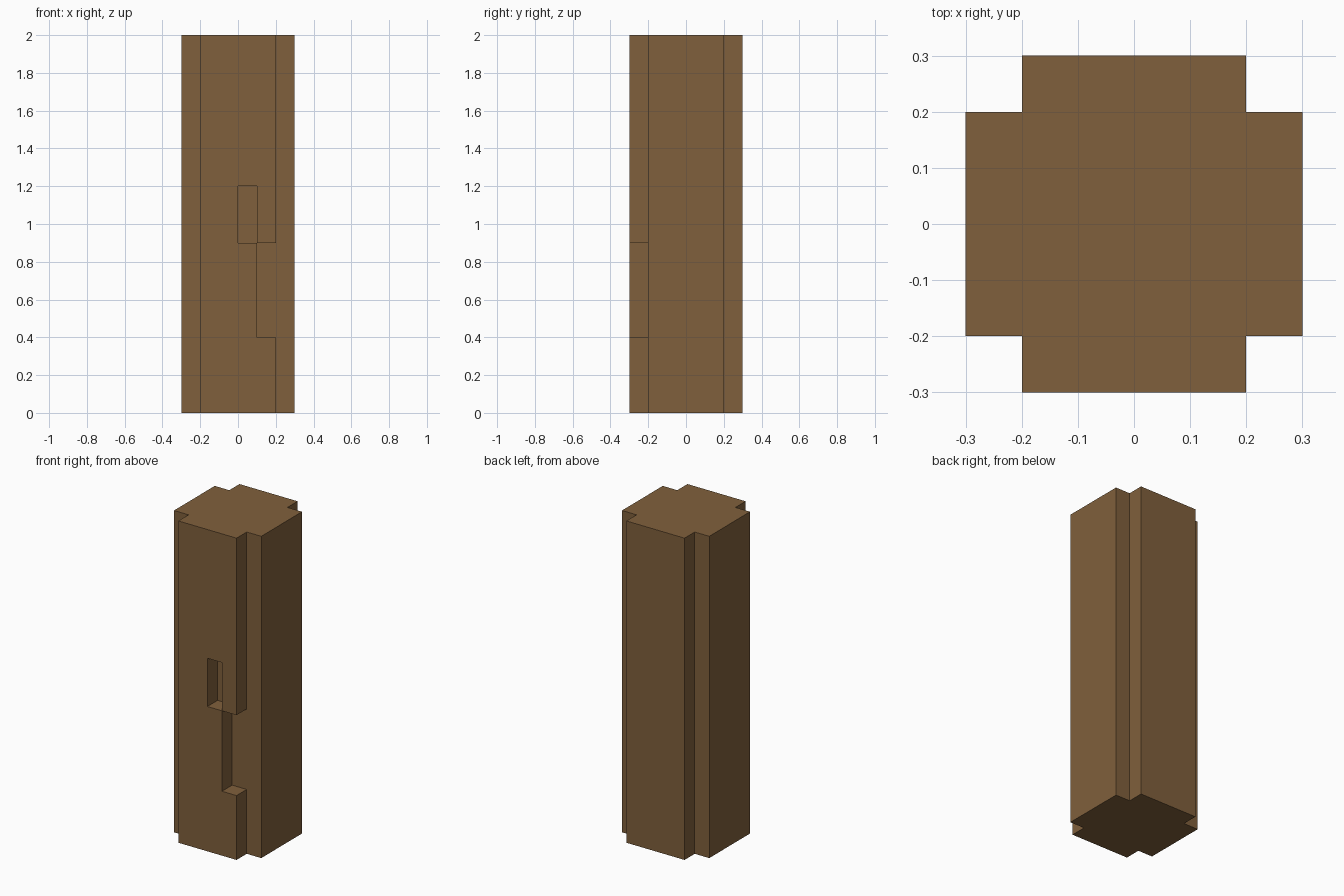
import bpy, bmesh

if "Cube" in bpy.data.objects:
    bpy.data.objects.remove(bpy.data.objects["Cube"])

# Wood colour
wood = bpy.data.materials.new("brown wood")
wood.diffuse_color = (0.216, 0.117, 0.045, 1.0)
wood.use_nodes = True
wood.node_tree.nodes["Principled BSDF"].inputs["Base Color"].default_value = wood.diffuse_color

# Grid lines that bound every part of the post
XS = [-0.3, -0.2, 0.0, 0.1, 0.2, 0.3]
YS = [-0.3, -0.2, 0.2, 0.3]
ZS = [0.0, 0.4, 0.9, 1.2, 2.0]


def solid(i, j, k):
    """True where the cell of the grid is wood."""
    if not (0 <= i < 5 and 0 <= j < 3 and 0 <= k < 4):
        return False
    if i in (0, 4) and j in (0, 2):      # four corner grooves
        return False
    if j == 0 and (i, k) in ((2, 2), (3, 1)):  # front pocket and edge notch
        return False
    return True


bm = bmesh.new()
verts = {}


def vert(key):
    if key not in verts:
        verts[key] = bm.verts.new((XS[key[0]], YS[key[1]], ZS[key[2]]))
    return verts[key]


# Emit only the outer faces of the solid cells
for i in range(5):
    for j in range(3):
        for k in range(4):
            if not solid(i, j, k):
                continue
            for axis in range(3):
                for side in (0, 1):
                    n = [i, j, k]
                    n[axis] += 1 if side else -1
                    if solid(*n):
                        continue
                    u, v = (axis + 1) % 3, (axis + 2) % 3
                    loop = []
                    for a, b in ((0, 0), (1, 0), (1, 1), (0, 1)):
                        c = [i, j, k]
                        c[axis] += side
                        c[u] += a
                        c[v] += b
                        loop.append(vert(tuple(c)))
                    bm.faces.new(loop if side else loop[::-1])

mesh = bpy.data.meshes.new("notched_post")
bm.to_mesh(mesh)
bm.free()
mesh.materials.append(wood)
post = bpy.data.objects.new("notched_post", mesh)
bpy.context.collection.objects.link(post)
